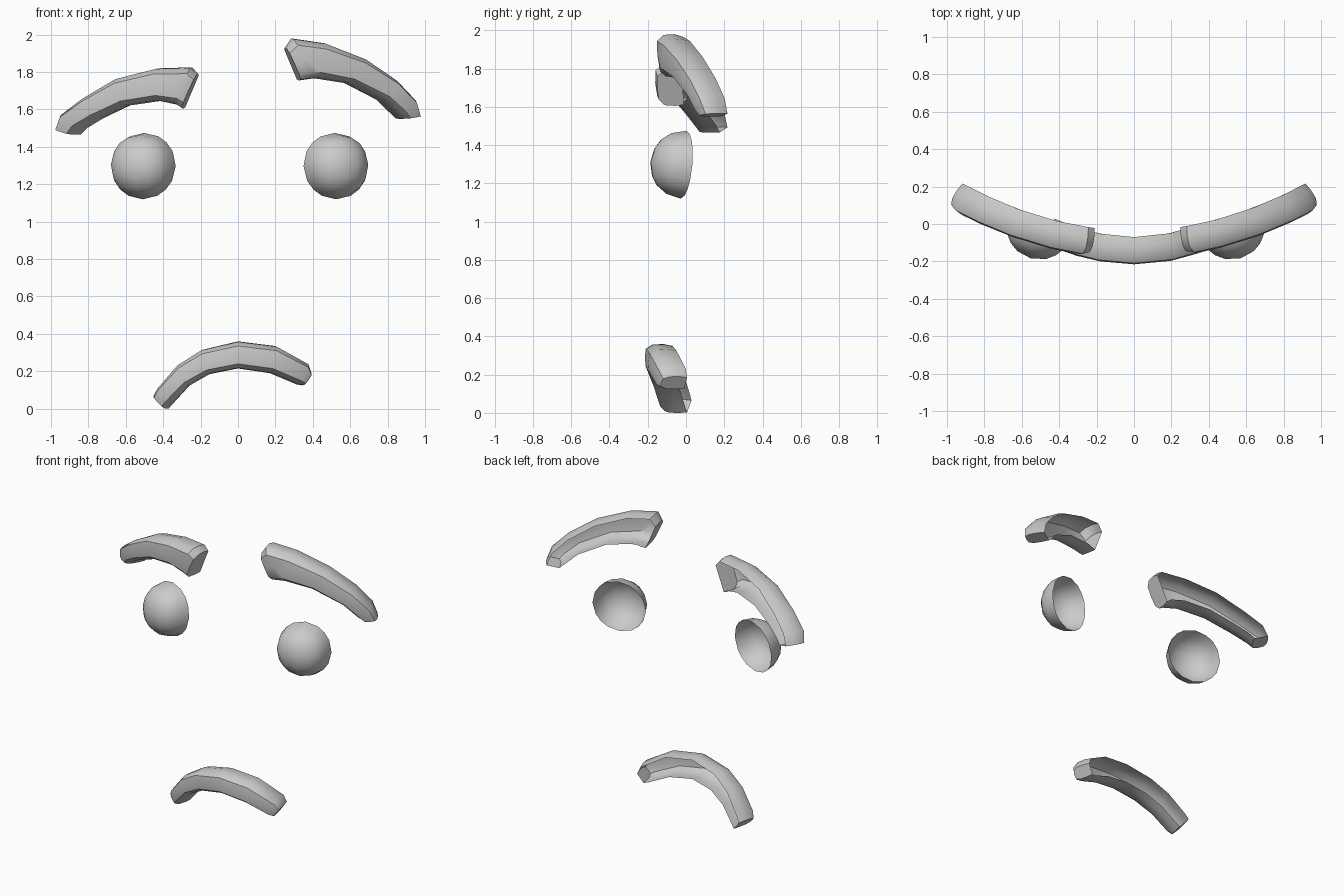
import bpy, bmesh
from math import sin, cos, radians
from mathutils import Matrix

if "Cube" in bpy.data.objects:
    bpy.data.objects.remove(bpy.data.objects["Cube"])

# Rounded cross-section: (top-to-bottom fraction, depth fraction), open at the back
SECTION = [(0.07, 0), (0.0, 0.35), (0.02, 0.75), (0.17, 1.0), (0.5, 1.04),
           (0.83, 1.0), (0.98, 0.78), (1.0, 0.35), (0.97, 0)]


def finish(name, bm, angle):
    bmesh.ops.recalc_face_normals(bm, faces=bm.faces)
    # open shells: make sure the front points to -y
    if sum(f.normal.y * f.calc_area() for f in bm.faces) > 0:
        bmesh.ops.reverse_faces(bm, faces=bm.faces)
    mesh = bpy.data.meshes.new(name)
    bm.to_mesh(mesh)
    bm.free()
    obj = bpy.data.objects.new(name, mesh)
    bpy.context.collection.objects.link(obj)
    bpy.ops.object.select_all(action='DESELECT')
    bpy.context.view_layer.objects.active = obj
    obj.select_set(True)
    bpy.ops.object.shade_smooth_by_angle(angle=radians(angle))


def band(name, stations, y0, curve, depth):
    """Curved shell through (top x, top z, bottom x, bottom z), wrapped round a head."""
    bm = bmesh.new()
    rings = []
    for i, (tx, tz, bx, bz) in enumerate(stations):
        d = depth * (0.9 if i in (0, len(stations) - 1) else 1)
        ring = []
        for t, f in SECTION:
            x, z = tx + (bx - tx) * t, tz + (bz - tz) * t
            a = 0.57 * x
            back_x = x - depth * sin(a)
            back_y = y0 + curve * back_x ** 2
            ring.append(bm.verts.new((back_x + d * f * sin(a), back_y - d * f * cos(a), z)))
        rings.append(ring)
    for r, s in zip(rings, rings[1:]):
        for j in range(len(SECTION) - 1):
            bm.faces.new((r[j], r[j + 1], s[j + 1], s[j]))
    bm.faces.new(rings[0])
    bm.faces.new(rings[-1][::-1])
    finish(name, bm, 40)


def eye(name, x, turn):
    """Half of a quad sphere, open at the back."""
    bm = bmesh.new()
    bmesh.ops.create_cube(bm, size=2)
    bmesh.ops.subdivide_edges(bm, edges=bm.edges[:], cuts=3, use_grid_fill=True)
    bmesh.ops.delete(bm, geom=[v for v in bm.verts if v.co.z < -0.1], context='VERTS')
    for v in bm.verts:
        v.co = v.co.normalized() * 0.178
    bm.transform(Matrix.Translation((x, -0.013, 1.297)) @
                 Matrix.Rotation(radians(turn), 4, 'Z') @ Matrix.Rotation(radians(85), 4, 'X'))
    finish(name, bm, 60)


# Eyes
eye("left_eye", -0.505, -15)
eye("right_eye", 0.522, 15)

# Eyebrows
band("left_eyebrow", [(-1.0, 1.495, -0.91, 1.465), (-0.97, 1.57, -0.87, 1.5),
                      (-0.85, 1.66, -0.78, 1.55), (-0.67, 1.765, -0.62, 1.62),
                      (-0.45, 1.82, -0.44, 1.645), (-0.26, 1.825, -0.34, 1.625),
                      (-0.225, 1.79, -0.31, 1.605)], -0.035, 0.3, 0.145)
band("right_eyebrow", [(0.265, 1.93, 0.345, 1.755), (0.3, 1.98, 0.42, 1.765),
                       (0.48, 1.955, 0.44, 1.765), (0.7, 1.87, 0.61, 1.74),
                       (0.87, 1.755, 0.8, 1.65), (0.97, 1.65, 0.89, 1.57),
                       (1.0, 1.565, 0.915, 1.55)], -0.035, 0.3, 0.145)

# Mouth
band("mouth", [(-0.465, 0.07, -0.4, 0.0), (-0.44, 0.11, -0.38, 0.02),
               (-0.33, 0.235, -0.28, 0.12), (-0.2, 0.315, -0.16, 0.185),
               (0.0, 0.36, 0.0, 0.215), (0.21, 0.335, 0.18, 0.19),
               (0.385, 0.24, 0.33, 0.13), (0.405, 0.19, 0.36, 0.125)], -0.07, 0.55, 0.14)
